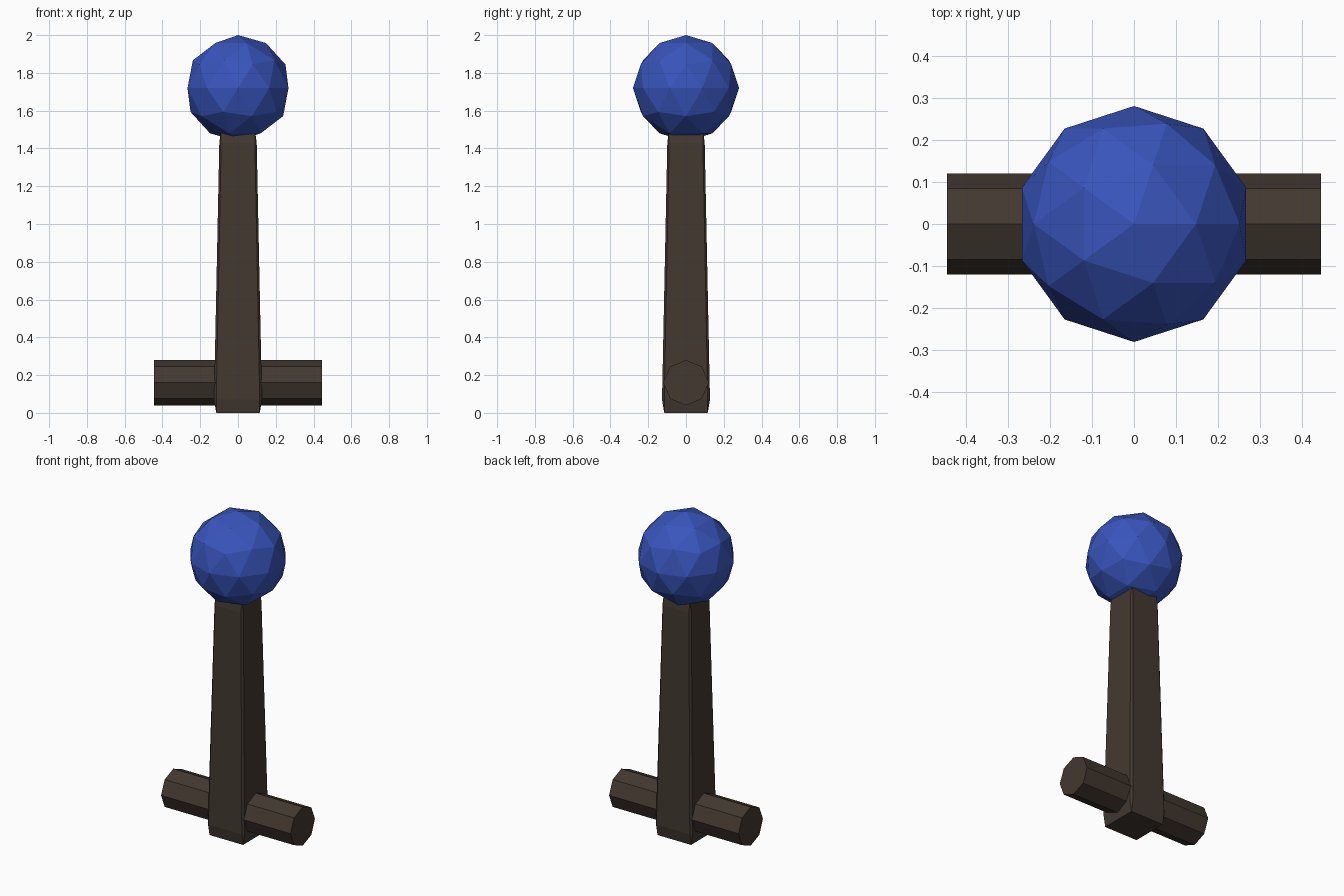
import bpy, bmesh, math

if "Cube" in bpy.data.objects:
    bpy.data.objects.remove(bpy.data.objects["Cube"])


def material(name, rgb):
    m = bpy.data.materials.new(name)
    m.diffuse_color = (*rgb, 1)
    m.use_nodes = True
    m.node_tree.nodes["Principled BSDF"].inputs["Base Color"].default_value = m.diffuse_color
    return m


dark = material("dark_brown", (0.055, 0.04, 0.03))
blue = material("blue", (0.04, 0.09, 0.5))

# Tapered shaft: rings of (height, outer half width, flat half width)
bm = bmesh.new()
for z, outer, flat in ((0, .115, .115), (.07, .127, .115), (1.43, .099, .089), (1.5, .089, .089)):
    for sx in (-1, 1):
        for sy in (-1, 1):
            bm.verts.new((sx * outer, sy * flat, z))
            bm.verts.new((sx * flat, sy * outer, z))
bmesh.ops.remove_doubles(bm, verts=bm.verts[:], dist=0.0005)
hull = bmesh.ops.convex_hull(bm, input=bm.verts[:])
bmesh.ops.dissolve_limit(bm, angle_limit=math.radians(0.5), verts=bm.verts[:], edges=bm.edges[:])
bmesh.ops.recalc_face_normals(bm, faces=bm.faces[:])
mesh = bpy.data.meshes.new("shaft")
bm.to_mesh(mesh)
bm.free()
shaft = bpy.data.objects.new("shaft", mesh)
bpy.context.collection.objects.link(shaft)
mesh.materials.append(dark)

# Octagonal crossbar through the foot of the shaft
bpy.ops.mesh.primitive_cylinder_add(vertices=8, radius=0.12, depth=0.89,
                                    location=(0, 0, 0.16), rotation=(0, math.pi / 2, 0))
bar = bpy.context.object
bar.name = "crossbar"
bar.data.materials.append(dark)

# Faceted ball knob
bpy.ops.mesh.primitive_ico_sphere_add(subdivisions=2, radius=0.281, location=(0, 0, 1.719))
knob = bpy.context.object
knob.name = "ball_knob"
knob.data.materials.append(blue)
